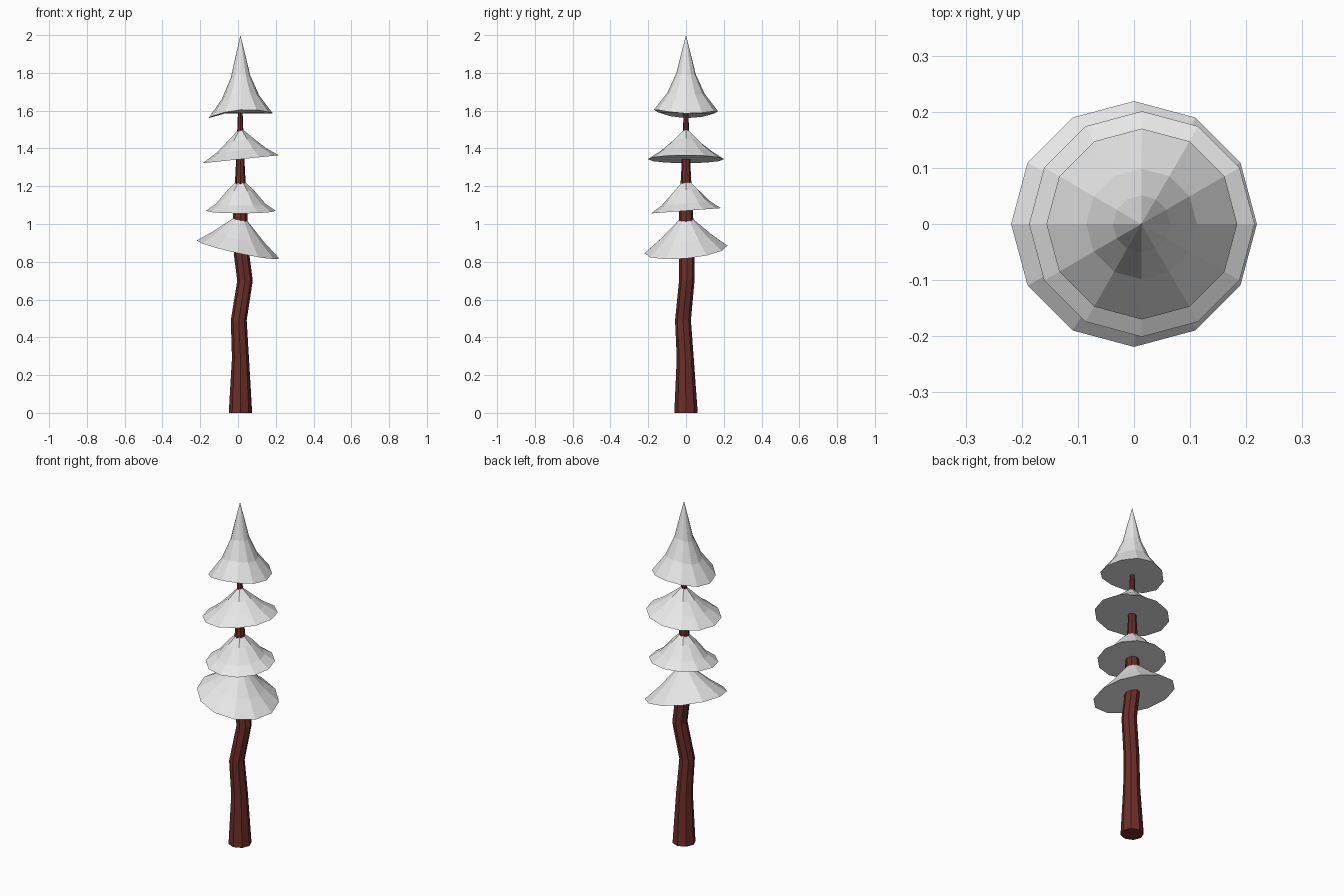
import bpy, bmesh
from math import sin, cos, pi

cube = bpy.data.objects.get("Cube")
if cube:
    bpy.data.objects.remove(cube, do_unlink=True)


def make_material(name, color):
    mat = bpy.data.materials.new(name)
    mat.use_nodes = True
    mat.diffuse_color = color
    mat.node_tree.nodes["Principled BSDF"].inputs["Base Color"].default_value = color
    return mat


snow = make_material("snow_grey", (0.8, 0.8, 0.8, 1))
bark = make_material("red_brown_bark", (0.15, 0.027, 0.02, 1))


def loft(name, rings, mat, tip=None):
    """Skin a stack of point rings; close the first ring, and end in a tip or a cap."""
    bm = bmesh.new()
    loops = [[bm.verts.new(p) for p in ring] for ring in rings]
    n = len(loops[0])
    for low, high in zip(loops, loops[1:]):
        for i in range(n):
            j = (i + 1) % n
            bm.faces.new((low[i], low[j], high[j], high[i]))
    bm.faces.new(loops[0][::-1])
    if tip:
        top = bm.verts.new(tip)
        for i in range(n):
            bm.faces.new((loops[-1][i], loops[-1][(i + 1) % n], top))
    else:
        bm.faces.new(loops[-1])
    bmesh.ops.recalc_face_normals(bm, faces=bm.faces)
    mesh = bpy.data.meshes.new(name)
    bm.to_mesh(mesh)
    bm.free()
    mesh.materials.append(mat)
    obj = bpy.data.objects.new(name, mesh)
    bpy.context.collection.objects.link(obj)
    return obj


# Crooked, tapering trunk: x, y, z, radius
trunk_path = [
    (0.013, 0, 0, 0.062), (0.013, -0.004, 0.29, 0.045),
    (0.004, -0.016, 0.49, 0.042), (0.037, 0.004, 0.70, 0.041),
    (0.019, 0.005, 0.84, 0.041), (0.012, 0, 1.04, 0.038),
    (0.012, 0, 1.30, 0.024), (0.012, 0, 1.65, 0.010),
]
SIDES = 8
loft("trunk", [[(x + r * cos(2 * pi * i / SIDES), y + r * sin(2 * pi * i / SIDES), z)
                for i in range(SIDES)] for x, y, z, r in trunk_path], bark)


def skirt(name, top, rim, radius, center_x, tilt_x, tilt_y, profile, saddle=0, pleat=0):
    """Tilted 12-sided bough tier; profile holds (radius share, drop share) pairs."""
    apex_x, n = 0.013, 12
    rings = []
    for share, drop in [(1, 1)] + profile:
        ring = []
        for i in range(n):
            a = 2 * pi * i / n
            fold = pleat * (-1) ** i if share < 0.5 else 0
            r = radius * share * (1 + fold)
            edge = rim + tilt_x * cos(a) + tilt_y * sin(a) + saddle * cos(2 * a)
            cx = apex_x + (center_x - apex_x) * share
            ring.append((cx + r * cos(a), r * sin(a), top + (edge - top) * drop))
        rings.append(ring)
    return loft(name, rings, snow, (apex_x, 0, top))


# Four snowy tiers, bottom to top
skirt("lowest_boughs", 1.045, 0.865, 0.219, 0, -0.048, 0.02,
      [(0.62, 0.63), (0.19, 0.14)])
skirt("lower_middle_boughs", 1.245, 1.07, 0.185, 0.015, 0, 0.014,
      [(0.7, 0.78), (0.35, 0.37)], pleat=0.07)
skirt("upper_middle_boughs", 1.51, 1.343, 0.201, 0.014, 0.021, 0,
      [(0.65, 0.72), (0.33, 0.4)], pleat=0.07)
skirt("top_boughs", 2.0, 1.587, 0.17, 0.014, 0.0125, -0.004,
      [(0.58, 0.77), (0.3, 0.51), (0.15, 0.25)], saddle=-0.014)
